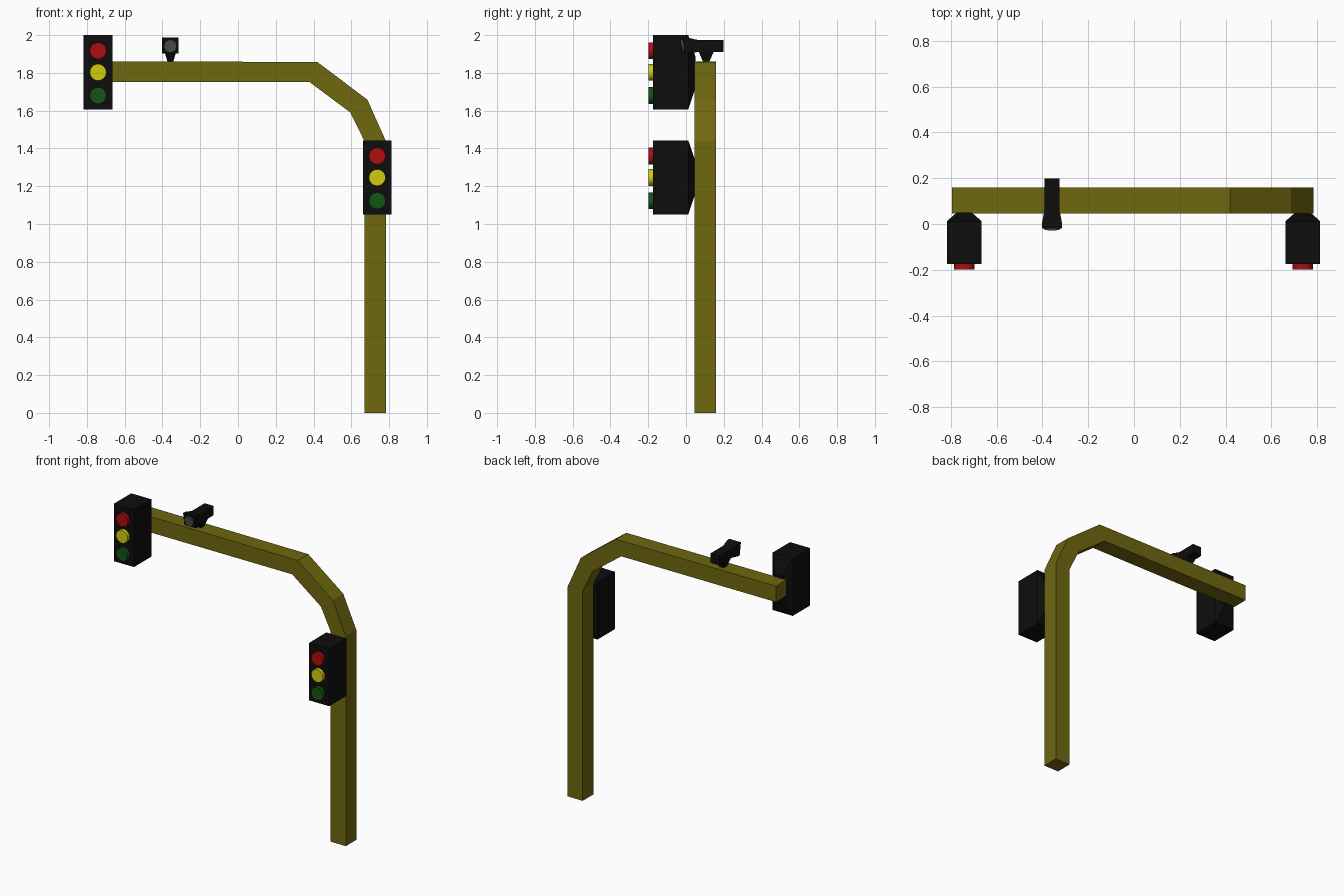
import bpy, bmesh, math
from mathutils import Vector

if "Cube" in bpy.data.objects:
    bpy.data.objects.remove(bpy.data.objects["Cube"])


def material(name, rgb):
    m = bpy.data.materials.new(name)
    m.diffuse_color = (*rgb, 1)
    m.use_nodes = True
    m.node_tree.nodes["Principled BSDF"].inputs["Base Color"].default_value = m.diffuse_color
    return m


OLIVE = material("olive_paint", (0.16, 0.135, 0.005))
BLACK = material("black_plastic", (0.004, 0.004, 0.004))
GLASS = material("camera_glass", (0.075, 0.08, 0.075))
LAMPS = [("red", material("red_lamp", (0.42, 0.004, 0.005)), 0.31),
         ("yellow", material("yellow_lamp", (0.65, 0.6, 0.004)), 0.196),
         ("green", material("green_lamp", (0.006, 0.09, 0.008)), 0.073)]


def finish(name, bm, mat):
    bmesh.ops.recalc_face_normals(bm, faces=bm.faces)
    me = bpy.data.meshes.new(name)
    bm.to_mesh(me)
    bm.free()
    me.materials.append(mat)
    ob = bpy.data.objects.new(name, me)
    bpy.context.collection.objects.link(ob)
    return ob


def loft(name, rings, mat):
    """Skin a list of equal-length point rings and cap both ends."""
    bm = bmesh.new()
    rows = [[bm.verts.new(p) for p in ring] for ring in rings]
    n = len(rows[0])
    for a, b in zip(rows, rows[1:]):
        for i in range(n):
            j = (i + 1) % n
            bm.faces.new((a[i], a[j], b[j], b[i]))
    bm.faces.new(rows[0])
    bm.faces.new(rows[-1])
    return finish(name, bm, mat)


def rect_y(x, z0, z1, half, y0, y1=None):
    """Rectangle facing y; y0 at the bottom edge, y1 at the top edge."""
    y1 = y0 if y1 is None else y1
    return [(x - half, y0, z0), (x + half, y0, z0), (x + half, y1, z1), (x - half, y1, z1)]


def disc(name, centre, radius, depth, mat, tilt=0.0):
    bpy.ops.mesh.primitive_cylinder_add(vertices=32, radius=radius, depth=depth,
                                        location=centre, rotation=(math.pi / 2 + tilt, 0, 0))
    ob = bpy.context.object
    ob.name = name
    ob.data.materials.append(mat)
    bpy.ops.object.shade_smooth_by_angle()
    return ob


# Bent square pole: inner/outer pairs swept along the bend
path = [((0.67, 0), (0.784, 0)), ((0.67, 1.437), (0.784, 1.437)),
        ((0.595, 1.59), (0.685, 1.658)), ((0.378, 1.752), (0.42, 1.858)),
        ((-0.794, 1.752), (-0.794, 1.861))]
loft("pole", [[(a[0], 0.046, a[1]), (b[0], 0.046, b[1]),
               (b[0], 0.16, b[1]), (a[0], 0.16, a[1])] for a, b in path], OLIVE)

# Two signal heads, each a box with a tapered back and three lamps
for side, x, z in (("arm", -0.741, 1.607), ("post", 0.737, 1.05)):
    loft(side + "_signal_housing",
         [rect_y(x, z, z + 0.393, 0.076, -0.175),
          rect_y(x, z, z + 0.393, 0.076, 0.012),
          rect_y(x, z + 0.113, z + 0.28, 0.033, 0.05)], BLACK)
    for colour, mat, dz in LAMPS:
        disc(f"{side}_{colour}_lamp", (x, -0.184, z + dz), 0.044, 0.028, mat)

# Camera body with flared hood and slanted front
cx = -0.358
loft("camera_body",
     [rect_y(cx, 1.91, 1.975, 0.033, 0.198),
      rect_y(cx, 1.91, 1.975, 0.033, 0.06),
      rect_y(cx, 1.902, 1.988, 0.044, 0.002),
      rect_y(cx, 1.902, 1.988, 0.044, -0.006, -0.02)], BLACK)
disc("camera_lens", (cx, -0.014, 1.943), 0.034, 0.018, GLASS, 0.16)


# Tapered camera mount standing on the arm
def rect_z(hx, hy, z):
    return [(cx - hx, 0.107 - hy, z), (cx + hx, 0.107 - hy, z),
            (cx + hx, 0.107 + hy, z), (cx - hx, 0.107 + hy, z)]


loft("camera_mount", [rect_z(0.016, 0.018, 1.85), rect_z(0.016, 0.018, 1.862),
                      rect_z(0.031, 0.04, 1.912)], BLACK)
